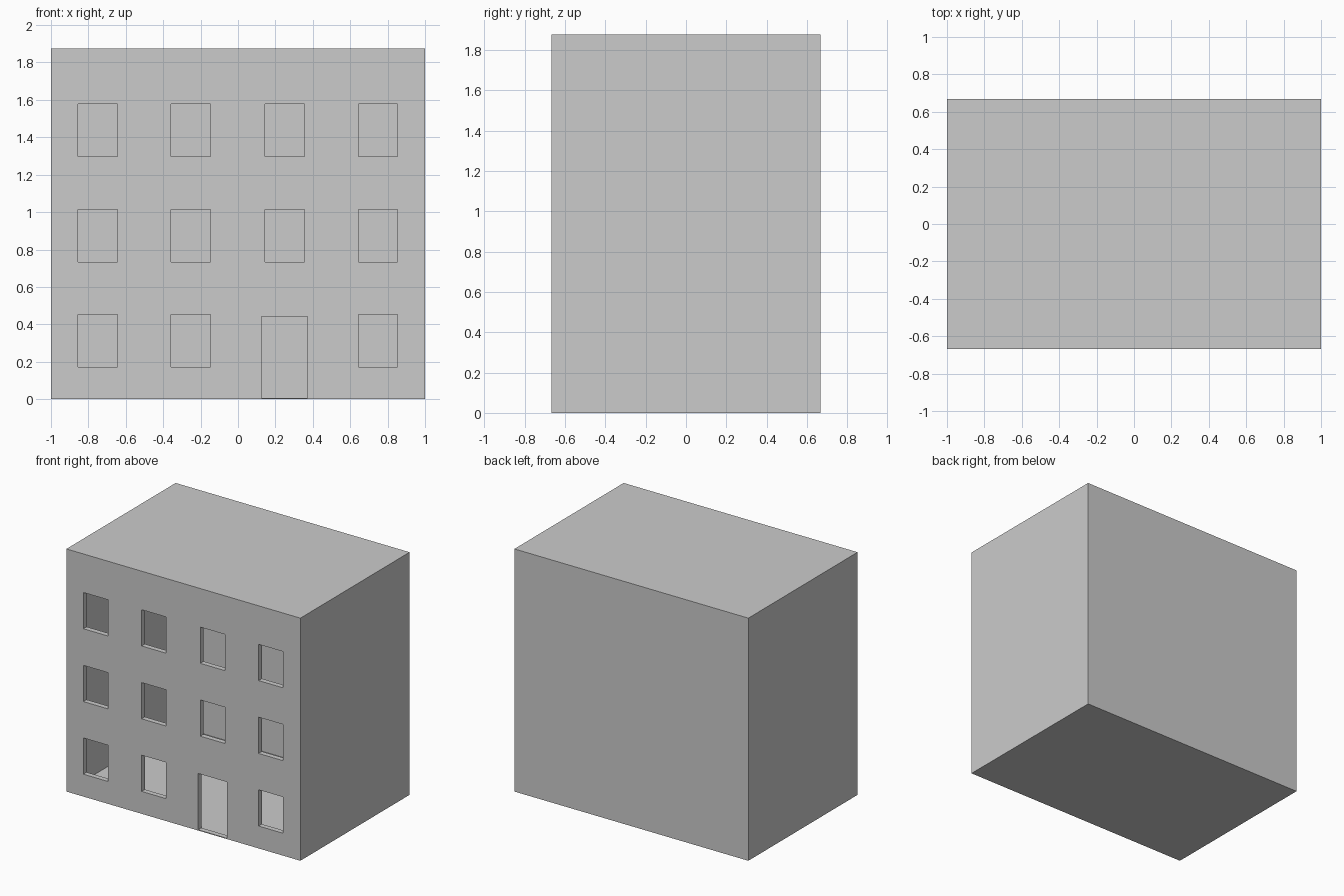
import bpy, bmesh

if "Cube" in bpy.data.objects:
    bpy.data.objects.remove(bpy.data.objects["Cube"])

W, D, H = 1.0, 0.667, 1.875      # half width, half depth, height
REVEAL = 0.04                    # depth of the window and door jambs

# openings as (x0, x1, z0, z1): one door replaces a ground-floor window
door = (0.126, 0.372, 0.006, 0.441)
openings = [door]
for row, z in enumerate((0.173, 0.734, 1.297)):
    for col, x in enumerate((-0.75, -0.252, 0.25, 0.748)):
        if (row, col) != (0, 2):
            openings.append((x - 0.105, x + 0.105, z, z + 0.28))


def finish(name, bm):
    bmesh.ops.remove_doubles(bm, verts=bm.verts, dist=0.0005)
    me = bpy.data.meshes.new(name)
    bm.to_mesh(me)
    bm.free()
    ob = bpy.data.objects.new(name, me)
    bpy.context.collection.objects.link(ob)


def quad(bm, *pts):
    bm.faces.new([bm.verts.new(p) for p in pts])


# hollow body: roof, floor, sides and back, open at the front
bm = bmesh.new()
bmesh.ops.create_cube(bm, size=2)
for v in bm.verts:
    v.co = (v.co.x * W, v.co.y * D, (v.co.z + 1) * H / 2)
front = [f for f in bm.faces if f.calc_center_median().y < -D + 0.01]
bmesh.ops.delete(bm, geom=front, context='FACES')
finish("building_shell", bm)

# front wall: grid of panels with the openings left out
bm = bmesh.new()
xs = sorted({-W, W} | {x for o in openings for x in o[:2]})
zs = sorted({0.0, H} | {z for o in openings for z in o[2:]})
for x0, x1 in zip(xs, xs[1:]):
    for z0, z1 in zip(zs, zs[1:]):
        cx, cz = (x0 + x1) / 2, (z0 + z1) / 2
        if not any(a < cx < b and c < cz < d for a, b, c, d in openings):
            quad(bm, (x0, -D, z0), (x1, -D, z0), (x1, -D, z1), (x0, -D, z1))

# jambs, sills and heads running inward from each opening
for a, b, c, d in openings:
    ring = [(a, c), (b, c), (b, d), (a, d)]
    for (x0, z0), (x1, z1) in zip(ring, ring[1:] + ring[:1]):
        quad(bm, (x0, -D, z0), (x1, -D, z1),
             (x1, -D + REVEAL, z1), (x0, -D + REVEAL, z0))
finish("front_wall", bm)
